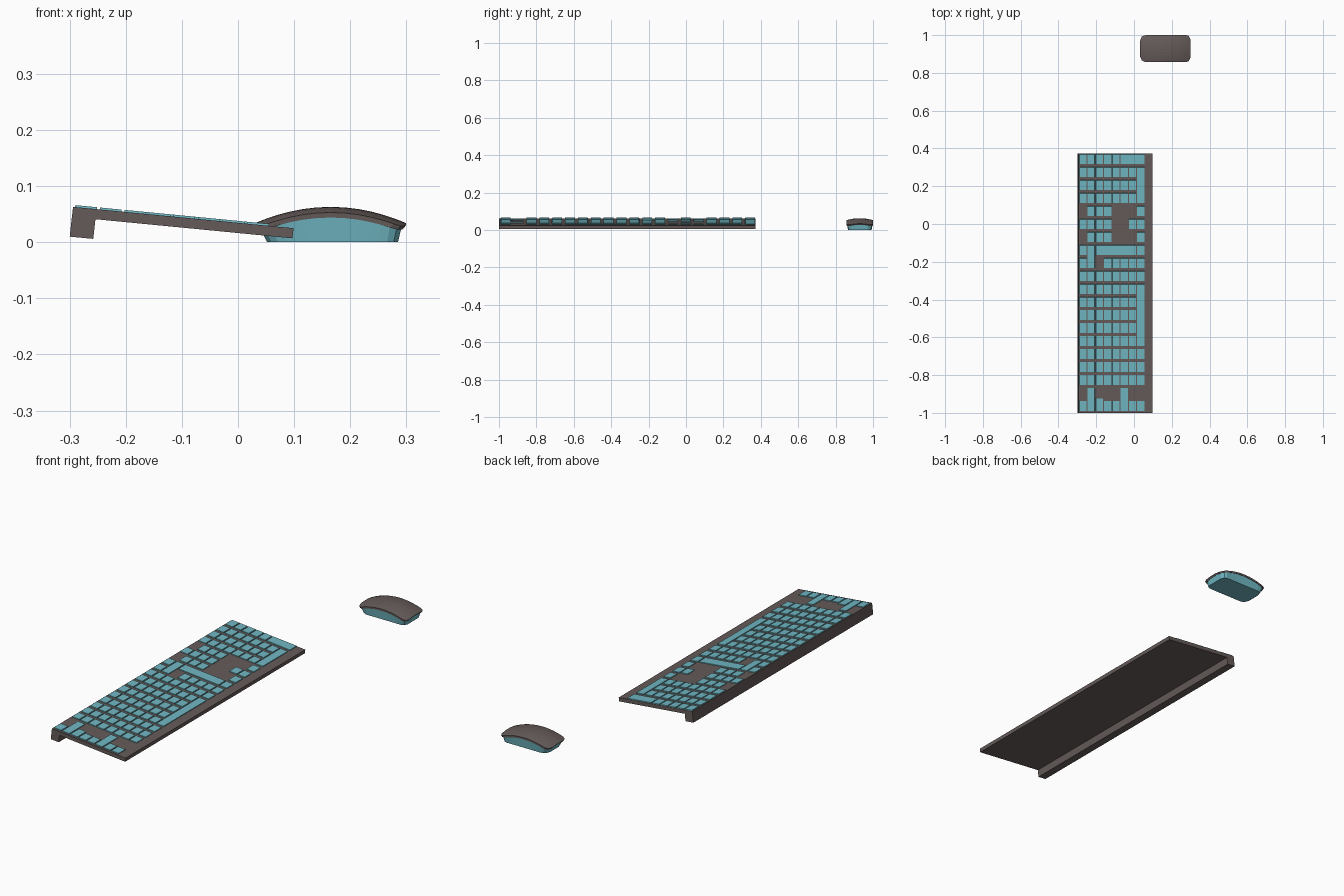
import bpy, bmesh
from math import sqrt, cos, pi
from mathutils import Vector

if "Cube" in bpy.data.objects:
    bpy.data.objects.remove(bpy.data.objects["Cube"])


def material(name, rgb):
    m = bpy.data.materials.new(name)
    m.diffuse_color = (*rgb, 1)
    m.use_nodes = True
    m.node_tree.nodes["Principled BSDF"].inputs["Base Color"].default_value = m.diffuse_color
    return m


DARK = material("dark_plastic", (0.13, 0.105, 0.10))
TEAL = material("teal_plastic", (0.16, 0.47, 0.54))


def finish(name, bm, mat):
    bmesh.ops.recalc_face_normals(bm, faces=bm.faces)
    me = bpy.data.meshes.new(name)
    bm.to_mesh(me)
    bm.free()
    me.materials.append(mat)
    ob = bpy.data.objects.new(name, me)
    bpy.context.collection.objects.link(ob)
    return ob


# Keyboard case: wedge profile with a rear foot, extruded along y
bm = bmesh.new()
profile = [(-0.294, 0.063), (-0.30, 0.010), (-0.258, 0.006), (-0.254, 0.041),
           (0.097, 0.007), (0.099, 0.025)]
face = bm.faces.new([bm.verts.new((x, -1.0, z)) for x, z in profile])
ext = bmesh.ops.extrude_face_region(bm, geom=[face])
bmesh.ops.translate(bm, vec=(0, 1.372, 0),
                    verts=[v for v in ext["geom"] if isinstance(v, bmesh.types.BMVert)])
finish("keyboard_case", bm, DARK)

# Keys: 8 columns along x, 20 rows along y, lying on the sloped top
SLOPE = (0.025 - 0.063) / (0.099 + 0.294)
NORMAL = Vector((-SLOPE, 0, 1)).normalized()
PX, PY, KX, KY = 0.0438, 0.0688, 0.040, 0.054


def key(bm, c0, r0, c1=None, r1=None):
    """One key spanning columns c0..c1 and rows r0..r1."""
    c1 = c0 if c1 is None else c1
    r1 = r0 if r1 is None else r1
    xa, xb = -0.291 + PX * c0, -0.291 + PX * c1 + KX
    ya, yb = 0.370 - PY * r0, 0.370 - PY * r1 - KY
    rings = []
    for h, inset in ((-0.004, 0.0), (0.0035, 0.001)):
        pts = [(xa + inset, ya - inset), (xb - inset, ya - inset),
               (xb - inset, yb + inset), (xa + inset, yb + inset)]
        rings.append([bm.verts.new(Vector((x, y, 0.063 + SLOPE * (x + 0.294))) + NORMAL * h)
                      for x, y in pts])
    bm.faces.new(rings[0])
    bm.faces.new(rings[1])
    for i in range(4):
        j = (i + 1) % 4
        bm.faces.new((rings[0][i], rings[0][j], rings[1][j], rings[1][i]))


wide = [(5, 0, 7, 0), (7, 1, 7, 3), (2, 7, 6, 7), (1, 7, 1, 8), (7, 10, 7, 14),
        (1, 18, 1, 19), (2, 18.8, 2, 19), (5, 18, 5, 19)]
taken = {(c, r) for a, b, c1, r1 in wide for c in range(a, c1 + 1)
         for r in range(int(b), r1 + 1)}
present = {4: (1, 2, 3, 7), 5: (0, 1, 2, 3, 6, 7), 6: (1, 2, 3, 7),
           8: (0, 3, 4, 5, 6, 7), 18: ()}
bm = bmesh.new()
for w in wide:
    key(bm, *w)
for r in range(20):
    for c in present.get(r, range(8)):
        if (c, r) not in taken:
            key(bm, c, r)
finish("keys", bm, TEAL)


# Mouse: closed skins between two rounded-rectangle sheets
NU, NV, CY = 14, 8, 0.929


def outline(u, x0, x1, half):
    """x and half width of a rounded rectangle at station u (0..1)."""
    t = 0.5 - 0.5 * cos(pi * u)
    t = 0.65 * t + 0.35 * u
    x = x0 + (x1 - x0) * t
    w = half
    for d, r in ((x - x0, 0.03), (x1 - x, 0.022)):
        if d < r:
            w -= r - sqrt(max(0, r * r - (r - d) ** 2))
    return x, w


def dome(x, v, drop=0.0):
    return 0.063 - drop - 1.6 * (x - 0.165) ** 2 - 0.010 * v * v


def skin(name, sheets, mat):
    bm = bmesh.new()
    grids = []
    for x0, x1, half, height in sheets:
        g = []
        for i in range(NU + 1):
            x, w = outline(i / NU, x0, x1, half)
            row = []
            for j in range(NV + 1):
                y = w * (2 * j / NV - 1)
                row.append(bm.verts.new((x, CY + y, height(x, y / half))))
            g.append(row)
        for i in range(NU):
            for j in range(NV):
                bm.faces.new((g[i][j], g[i + 1][j], g[i + 1][j + 1], g[i][j + 1]))
        rim = ([g[i][0] for i in range(NU)] + [g[NU][j] for j in range(NV)]
               + [g[i][NV] for i in range(NU, 0, -1)] + [g[0][j] for j in range(NV, 0, -1)])
        grids.append(rim)
    a, b = grids
    for i in range(len(a)):
        j = (i + 1) % len(a)
        bm.faces.new((a[i], a[j], b[j], b[i]))
    return finish(name, bm, mat)


skin("mouse_shell", [(0.032, 0.299, 0.071, dome),
                     (0.037, 0.293, 0.0705, lambda x, v: dome(x, v, 0.009))], DARK)
skin("mouse_base", [(0.039, 0.291, 0.068, lambda x, v: dome(x, v, 0.0085)),
                    (0.052, 0.285, 0.063, lambda x, v: 0.0)], TEAL)
